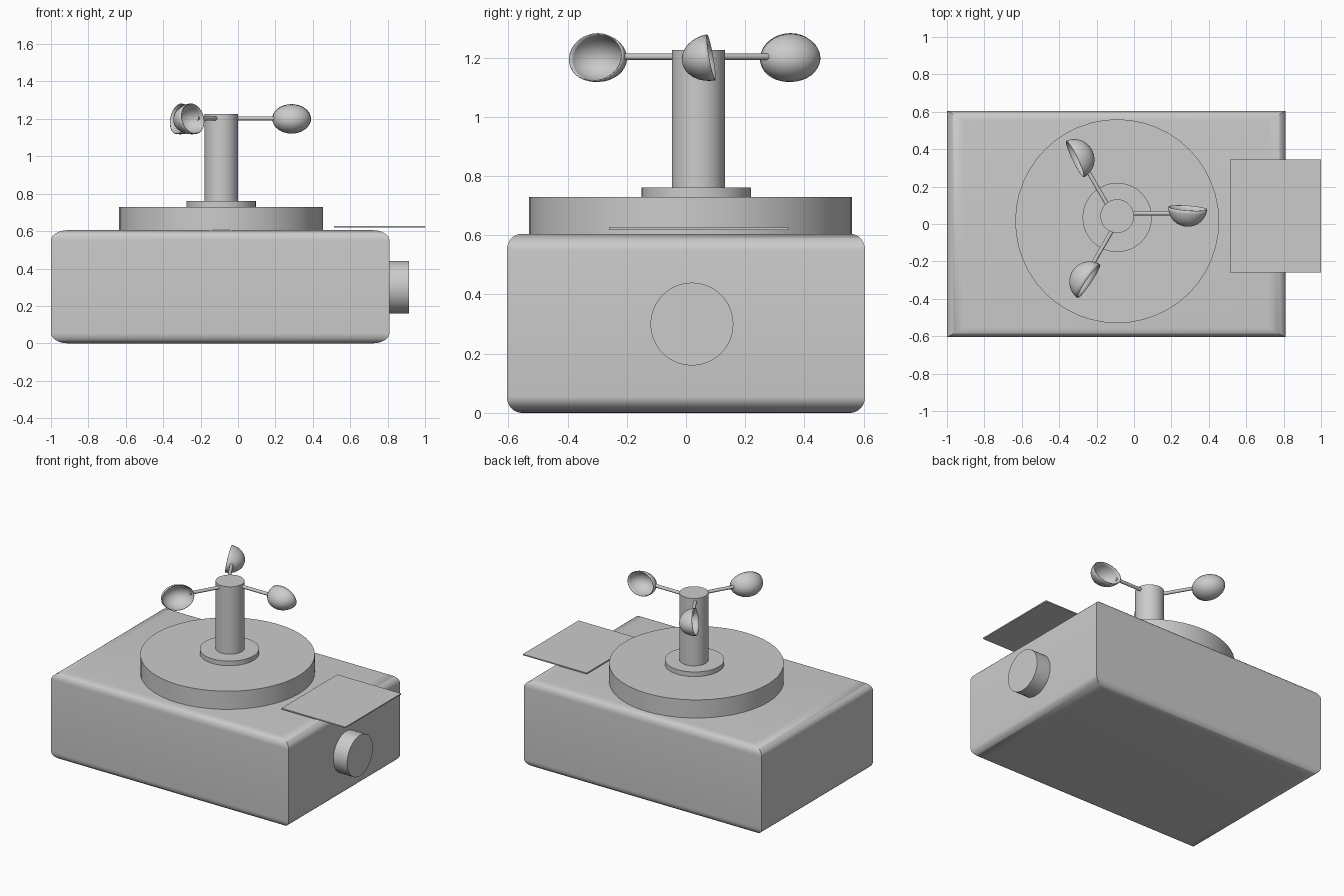
import bpy, bmesh
from math import radians, sin, cos, pi
from mathutils import Matrix, Vector

cube = bpy.data.objects.get("Cube")
if cube:
    bpy.data.objects.remove(cube, do_unlink=True)

grey = bpy.data.materials.new("plain grey")
grey.use_nodes = True
colour = (0.6, 0.6, 0.6, 1)
grey.diffuse_color = colour
grey.node_tree.nodes["Principled BSDF"].inputs["Base Color"].default_value = colour


def finish(name, bm, angle=35):
    bmesh.ops.recalc_face_normals(bm, faces=bm.faces)
    mesh = bpy.data.meshes.new(name)
    bm.to_mesh(mesh)
    bm.free()
    mesh.materials.append(grey)
    mesh.shade_smooth()
    mesh.set_sharp_from_angle(angle=radians(angle))
    obj = bpy.data.objects.new(name, mesh)
    bpy.context.collection.objects.link(obj)
    return obj


def cylinder(name, start, end, radius, sides=48, squash=1.0, transform=Matrix()):
    start, end = Vector(start), Vector(end)
    axis = end - start
    turn = axis.to_track_quat('Z', 'Y').to_matrix().to_4x4()
    place = Matrix.Translation((start + end) / 2) @ turn @ Matrix.Diagonal((1, squash, 1, 1))
    bm = bmesh.new()
    bmesh.ops.create_cone(bm, cap_ends=True, segments=sides, radius1=radius,
                          radius2=radius, depth=axis.length, matrix=transform @ place)
    return finish(name, bm)


# Housing: stacked rectangles with rounded top and bottom edges
x0, x1, half_y, top = -1.0, 0.81, 0.605, 0.605
round_x, round_y, round_z, steps = 0.09, 0.05, 0.055, 8
arc = [i * pi / 2 / steps for i in range(steps + 1)]
levels = [(1 - sin(a), round_z * (1 - cos(a))) for a in arc]
levels += [(inset, top - z) for inset, z in reversed(levels)]
bm = bmesh.new()
rings = []
for inset, z in levels:
    ix, iy = inset * round_x, half_y - inset * round_y
    corners = [(x0 + ix, -iy), (x1 - ix, -iy), (x1 - ix, iy), (x0 + ix, iy)]
    rings.append([bm.verts.new((x, y, z)) for x, y in corners])
for low, high in zip(rings, rings[1:]):
    for i in range(4):
        j = (i + 1) % 4
        bm.faces.new((low[i], low[j], high[j], high[i]))
bm.faces.new(rings[0][::-1])
bm.faces.new(rings[-1])
finish("housing", bm)

# Turntable, collar and mast
cylinder("turntable", (-0.09, 0.015, 0.58), (-0.09, 0.015, 0.73), 0.545)
cylinder("mast_collar", (-0.09, 0.035, 0.72), (-0.09, 0.035, 0.762), 0.185)
cylinder("mast", (-0.09, 0.042, 0.74), (-0.09, 0.042, 1.226), 0.09)

# Side knob
cylinder("side_knob", (0.78, 0.02, 0.3), (0.915, 0.02, 0.3), 0.14)

# Thin panel overhanging the housing
bm = bmesh.new()
bmesh.ops.create_cube(bm, size=1, matrix=Matrix.Translation((0.757, 0.043, 0.622))
                      @ Matrix.Diagonal((0.486, 0.606, 0.008, 1)))
finish("overhanging_panel", bm)

# Three arms with open half-egg cups around the mast
for n in range(3):
    spin = Matrix.Translation((-0.09, 0.042, 1.203)) @ Matrix.Rotation(n * 2 * pi / 3, 4, 'Z')
    cylinder(f"cup_arm_{n + 1}", (0.07, 0.015, 0), (0.285, 0.015, 0), 0.011, 12, transform=spin)
    tilt = Matrix.Rotation(radians(-4), 4, 'Z') @ Matrix.Rotation(radians(-80), 4, 'X')
    place = spin @ Matrix.Translation((0.377, 0.043, -0.002)) @ tilt
    bm = bmesh.new()
    bmesh.ops.create_uvsphere(bm, u_segments=32, v_segments=16, radius=1)
    bmesh.ops.delete(bm, geom=[v for v in bm.verts if v.co.z > 0.01], context='VERTS')
    bm.transform(place @ Matrix.Diagonal((0.104, 0.079, 0.1, 1)))
    cup = finish(f"wind_cup_{n + 1}", bm)
    shell = cup.modifiers.new("shell", 'SOLIDIFY')
    shell.thickness = 0.004
    shell.offset = -1
